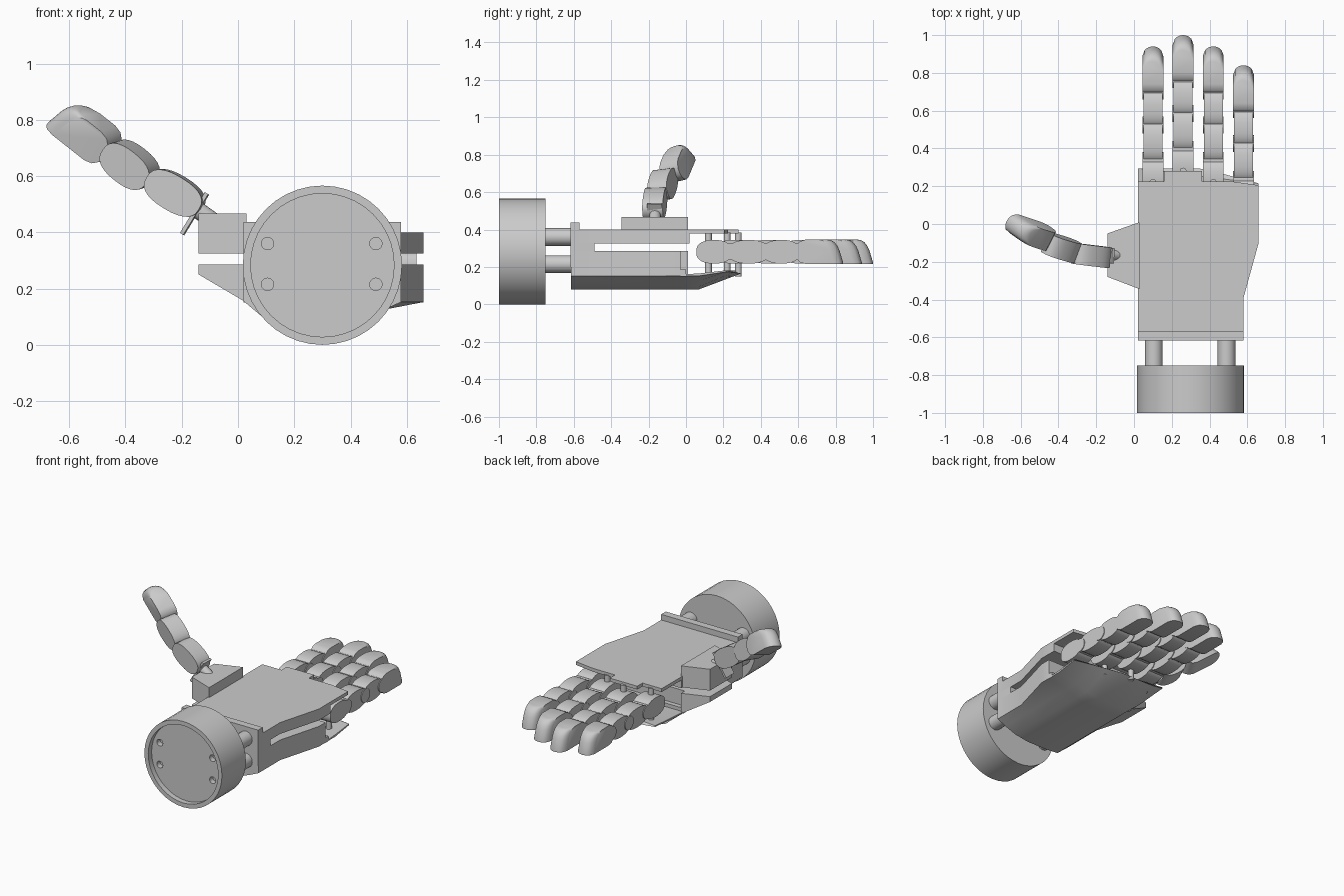
import bpy, bmesh, math
from mathutils import Vector, Matrix

cube = bpy.data.objects.get("Cube")
if cube:
    bpy.data.objects.remove(cube, do_unlink=True)

grey = bpy.data.materials.new("satin_grey")
grey.use_nodes = True
COLOR = (0.6, 0.6, 0.6, 1)
grey.diffuse_color = COLOR
grey.node_tree.nodes["Principled BSDF"].inputs["Base Color"].default_value = COLOR
parts = []


def finish(name, bm, matrix=None):
    if matrix is not None:
        bm.transform(matrix)
    bmesh.ops.recalc_face_normals(bm, faces=bm.faces)
    mesh = bpy.data.meshes.new(name)
    bm.to_mesh(mesh)
    bm.free()
    obj = bpy.data.objects.new(name, mesh)
    bpy.context.collection.objects.link(obj)
    mesh.materials.append(grey)
    parts.append(obj)
    return obj


def loft(name, rings, matrix=None):
    """Skin a list of equal-length closed rings and cap both ends."""
    bm = bmesh.new()
    loops = [[bm.verts.new(p) for p in ring] for ring in rings]
    for a, b in zip(loops, loops[1:]):
        for i in range(len(a)):
            j = (i + 1) % len(a)
            bm.faces.new((a[i], a[j], b[j], b[i]))
    bm.faces.new(loops[0])
    bm.faces.new(loops[-1])
    return finish(name, bm, matrix)


def slab(name, outline, z0, z1):
    return loft(name, [[(x, y, z) for x, y in outline] for z in (z0, z1)])


def box(name, x0, x1, y0, y1, z0, z1):
    return slab(name, [(x0, y0), (x1, y0), (x1, y1), (x0, y1)], z0, z1)


def hull(name, points, matrix=None):
    bm = bmesh.new()
    for p in points:
        bm.verts.new(p)
    res = bmesh.ops.convex_hull(bm, input=bm.verts)
    loose = [v for v in bm.verts if not v.link_faces]
    bmesh.ops.delete(bm, geom=loose, context='VERTS')
    bmesh.ops.dissolve_limit(bm, angle_limit=0.01, verts=bm.verts, edges=bm.edges)
    return finish(name, bm, matrix)


def rod(name, a, b, radius, sides=20):
    a, b = Vector(a), Vector(b)
    bm = bmesh.new()
    bmesh.ops.create_cone(bm, cap_ends=True, segments=sides, radius1=radius,
                          radius2=radius, depth=(b - a).length)
    turn = (b - a).to_track_quat('Z', 'Y').to_matrix().to_4x4()
    return finish(name, bm, Matrix.Translation((a + b) / 2) @ turn)


def frame(centre, along, across):
    """Matrix with local x across a finger, y along it and z out of its back."""
    d = Vector(along).normalized()
    w = Vector(across)
    w = (w - d * w.dot(d)).normalized()
    m = Matrix((w, d, w.cross(d))).transposed().to_4x4()
    return Matrix.Translation(centre) @ m


HALF = 0.055


def link(name, length, matrix, half=HALF):
    """Flat-sided, lens-shaped finger link."""
    ring = []
    for i in range(28):
        t = math.tau * i / 28
        c, s = math.cos(t), math.sin(t)
        ring.append((math.copysign(abs(c) ** 0.85, c) * length / 2,
                     math.copysign(abs(s) ** 0.75, s) * 0.063))
    loft(name, [[(x, y, z) for y, z in ring] for x in (-half, half)], matrix)


def fingertip(name, length, matrix):
    """Round-nosed end link with a flat pad and a small lip."""
    pts = []
    h, r = length / 2, 0.065
    for k in range(-5, 6):
        x = HALF * k / 5
        back = 0.05 * (1 - math.sqrt(max(0, 1 - (k / 5) ** 2)))
        for i in range(7):
            t = math.pi / 2 * i / 6
            pts.append((x, h - 0.08 - back + 0.07 * math.sin(t), 0.115 * math.cos(t) - 0.05))
            pts.append((x, -h + 0.06 - 0.06 * math.sin(2 * t), 0.065 * math.cos(2 * t)))
        pts.append((x, h - back, -r))
        pts.append((x, h - back, -r + 0.008))
    hull(name, pts, matrix)


# Wrist drum with a shallow recess in its front and four bolt holes
CX, CZ = 0.30, 0.283
profile = [(0.25, -1.0), (0.283, -1.0), (0.283, -0.75), (0.0001, -0.75), (0.0001, -0.965), (0.255, -0.965)]
rings = []
for r, y in [(0.255, -0.965), (0.255, -1.0), (0.283, -1.0), (0.283, -0.75)]:
    rings.append([(CX + r * math.cos(math.tau * i / 40), y, CZ + r * math.sin(math.tau * i / 40))
                  for i in range(40)])
drum = loft("wrist_drum", rings)
for x in (0.105, 0.49):
    for z in (0.215, 0.36):
        hole = rod("bolt_hole_cutter", (x, -1.1, z), (x, -0.93, z), 0.022)
        parts.remove(hole)
        hole.hide_render = True
        hole.hide_viewport = True
        cut = drum.modifiers.new("bolt_hole", 'BOOLEAN')
        cut.operation = 'DIFFERENCE'
        cut.object = hole
        rod("wrist_strut", (x, -0.76, z), (x, -0.6, z), 0.047, 24)

# Palm: curved lower shell that thins and rises towards the fingers
def shell_ring(y, right, top, base, squash):
    ring = [(0.02, top)]
    for x, z in [(0.02, 0.155), (0.1, 0.088), (0.2, 0.08), (0.34, 0.08), (0.44, 0.095), (0.52, 0.125)]:
        ring.append((x, base + (z - 0.08) * squash))
    ring += [(right, base + 0.072 * squash), (right, top)]
    skew = 0.08 if y > 0.2 else 0
    return [(x, y - skew * max(0, (x - 0.36) / 0.3), z) for x, z in ring]


loft("palm_shell", [shell_ring(-0.615, 0.58, 0.285, 0.08, 1), shell_ring(-0.39, 0.58, 0.285, 0.08, 1),
                    shell_ring(-0.1, 0.66, 0.285, 0.08, 1), shell_ring(-0.03, 0.66, 0.285, 0.08, 1)])
loft("palm_front_lip", [shell_ring(-0.03, 0.66, 0.16, 0.08, 1), shell_ring(0.07, 0.66, 0.165, 0.08, 1),
                        shell_ring(0.295, 0.66, 0.182, 0.165, 0.12)])
box("palm_inner_wall", 0.02, 0.66, -0.03, 0.0, 0.15, 0.185)
box("palm_rear_core", 0.02, 0.58, -0.615, -0.49, 0.28, 0.33)
box("rear_flange", 0.02, 0.58, -0.618, -0.57, 0.2, 0.437)

# Upper palm and the stepped cover plate over the finger roots
side = [(0.02, -0.615), (0.58, -0.615), (0.58, -0.39), (0.66, -0.1)]
slab("palm_upper", side + [(0.66, 0.02), (0.02, 0.02)], 0.325, 0.385)
slab("palm_cover", side + [(0.66, 0.205), (0.52, 0.225), (0.36, 0.225), (0.36, 0.28),
                           (0.16, 0.28), (0.16, 0.225), (0.02, 0.225)], 0.378, 0.4)

# Fingers: pivot pin, root, two links and a tip each
for name, x, tip in [("index", 0.10, 0.94), ("middle", 0.26, 1.0), ("ring", 0.42, 0.94), ("little", 0.58, 0.84)]:
    def at(back):
        return frame((x, tip - back, 0.281), (0, 1, 0), (1, 0, 0))
    rod(name + "_pivot_pin", (x, tip - 0.72, 0.15), (x, tip - 0.72, 0.385), 0.018, 16)
    link(name + "_root", 0.19, at(0.69))
    link(name + "_lower_link", 0.22, at(0.505), 0.05)
    link(name + "_upper_link", 0.20, at(0.33), 0.05)
    fingertip(name + "_tip", 0.26, at(0.13))
    for back in (0.605, 0.415, 0.235):
        rod(name + "_hinge", (x - HALF, tip - back, 0.281), (x + HALF, tip - back, 0.281), 0.045)

# Thumb mount: upper block and lower wedge on the side of the palm
mount = [(0.03, 0.01), (-0.14, -0.05), (-0.14, -0.28), (0.03, -0.345)]
slab("thumb_mount_block", mount, 0.325, 0.466)
hull("thumb_mount_wedge", [(x, y, z) for x, y in mount
                           for z in (0.285, 0.25 if x < 0 else 0.15)])

# Thumb: stem, washer plate, two links and a tip
rod("thumb_stem", (-0.06, -0.165, 0.42), (-0.2, -0.165, 0.52), 0.03)
washer = frame((-0.152, -0.168, 0.47), (-0.85, 0.05, 0.52), (0, 1, 0))
hull("thumb_washer", [(x, y, z) for x in (-0.04, 0.04) for y in (-0.007, 0.007) for z in (-0.09, 0.08)], washer)
link("thumb_lower_link", 0.22, frame((-0.225, -0.167, 0.54), (-0.85, 0.1, 0.52), (0.15, 0.97, 0)))
link("thumb_upper_link", 0.2, frame((-0.385, -0.125, 0.64), (-0.77, 0.22, 0.6), (0.3, 0.92, 0.15)))
fingertip("thumb_tip", 0.26, frame((-0.545, -0.045, 0.76), (-0.76, 0.25, 0.6), (0.44, 0.85, 0.2)))

# Smooth curved surfaces while keeping hard edges
bpy.ops.object.select_all(action='DESELECT')
for obj in parts:
    obj.select_set(True)
bpy.context.view_layer.objects.active = parts[0]
bpy.ops.object.shade_smooth_by_angle(angle=math.radians(32))
